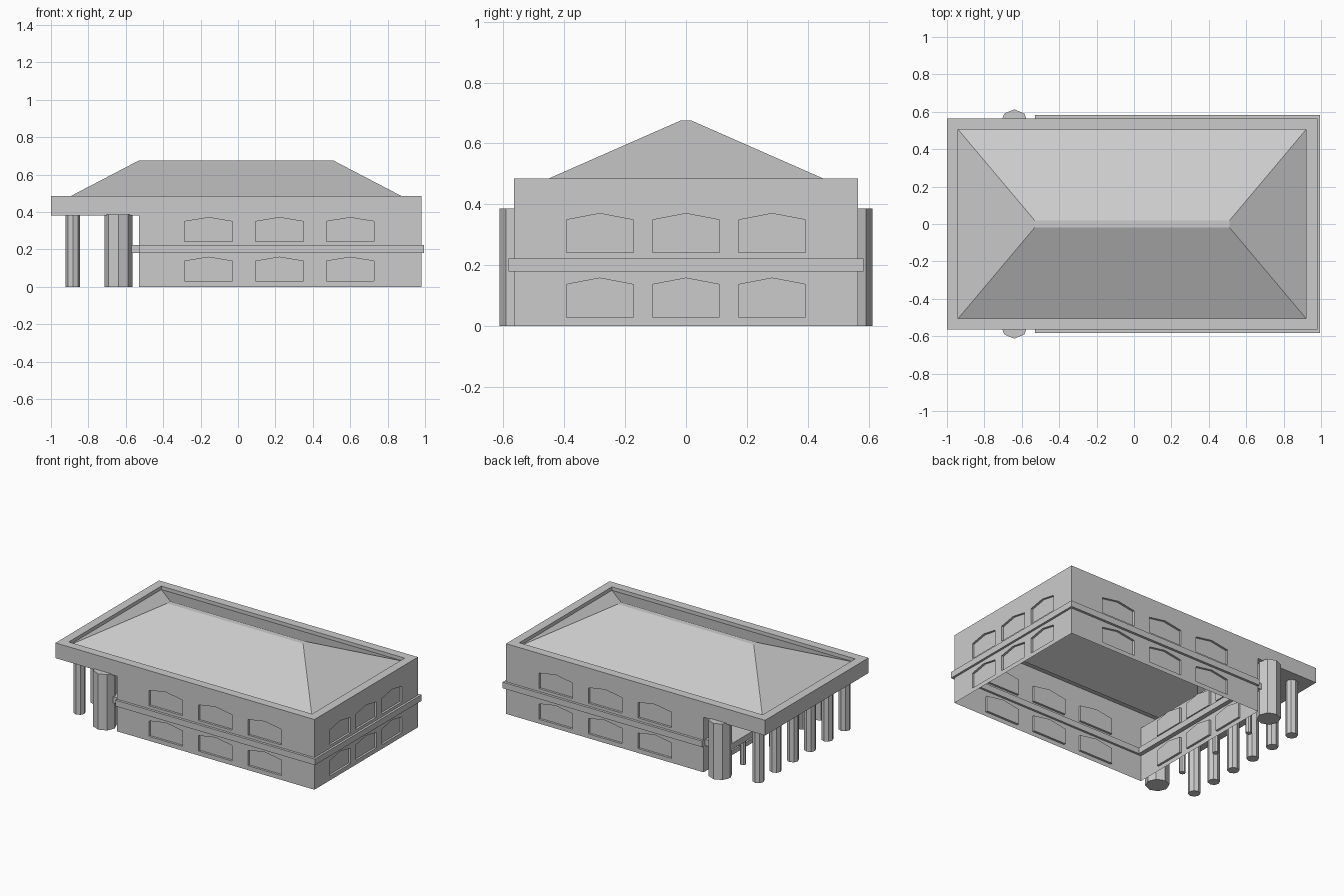
import bpy, bmesh, math
from mathutils import Vector

if "Cube" in bpy.data.objects:
    bpy.data.objects.remove(bpy.data.objects["Cube"])


def make_object(name, bm):
    bmesh.ops.recalc_face_normals(bm, faces=bm.faces)
    me = bpy.data.meshes.new(name)
    bm.to_mesh(me)
    bm.free()
    ob = bpy.data.objects.new(name, me)
    bpy.context.collection.objects.link(ob)
    return ob


def prism(bm, points, offset):
    """Extrude a closed 3D outline along an offset vector."""
    face = bm.faces.new([bm.verts.new(p) for p in points])
    ext = bmesh.ops.extrude_face_region(bm, geom=[face], use_keep_orig=True)
    verts = [g for g in ext["geom"] if isinstance(g, bmesh.types.BMVert)]
    bmesh.ops.translate(bm, verts=verts, vec=Vector(offset))


def box(name, x0, x1, y0, y1, z0, z1):
    bm = bmesh.new()
    prism(bm, [(x0, y0, z0), (x1, y0, z0), (x1, y1, z0), (x0, y1, z0)], (0, 0, z1 - z0))
    return make_object(name, bm)


def column(name, x, y, radius, height):
    bm = bmesh.new()
    ring = [(x + radius * math.cos(i * math.pi / 4), y + radius * math.sin(i * math.pi / 4), 0)
            for i in range(8)]
    prism(bm, ring, (0, 0, height))
    return make_object(name, bm)


W, X0, X1, TOP = 0.565, -0.53, 0.98, 0.485
DEPTH = 0.015

# Walls with overhanging porch fascia, from one side profile
bm = bmesh.new()
outline = [(-1, 0.38), (X0, 0.38), (X0, 0), (X1, 0), (X1, TOP), (-1, TOP)]
prism(bm, [(x, -W, z) for x, z in outline], (0, 2 * W, 0))
walls = make_object("walls", bm)

# Pointed window recesses on all four sides, two storeys
bm = bmesh.new()
for sill, side_h, peak_h in ((0.03, 0.107, 0.128), (0.242, 0.107, 0.128)):
    def shape(c, w):
        return [(c - w, sill), (c + w, sill), (c + w, sill + side_h),
                (c, sill + peak_h), (c - w, sill + side_h)]
    for s in (-1, 1):
        for c in (-0.157, 0.222, 0.6):
            prism(bm, [(u, s * (W - DEPTH), z) for u, z in shape(c, 0.128)], (0, s * 0.05, 0))
    for x, d in ((X0 + DEPTH, -0.05), (X1 - DEPTH, 0.05)):
        for c in (-0.283, 0, 0.283):
            prism(bm, [(x, u, z) for u, z in shape(c, 0.11)], (d, 0, 0))
cutter = make_object("window_cutter", bm)
cutter.hide_render = True
mod = walls.modifiers.new("windows", "BOOLEAN")
mod.operation, mod.object, mod.solver = "DIFFERENCE", cutter, "EXACT"
dg = bpy.context.evaluated_depsgraph_get()
cut_mesh = bpy.data.meshes.new_from_object(walls.evaluated_get(dg))
walls.modifiers.clear()
walls.data = cut_mesh
bpy.data.objects.remove(cutter)

# Open the shell at the bottom and under the roof
bm = bmesh.new()
bm.from_mesh(walls.data)
caps = [f for f in bm.faces if all(v.co.z < 1e-4 for v in f.verts)
        or all(v.co.z > TOP - 1e-4 for v in f.verts)]
bmesh.ops.delete(bm, geom=caps, context="FACES")
bm.to_mesh(walls.data)
bm.free()

# Roof: flat rim, small inner step and hipped roof, as stacked rectangles
bm = bmesh.new()
levels = [(-1, X1, W, TOP), (-0.94, 0.92, 0.505, TOP),
          (-0.94, 0.92, 0.505, 0.461), (-0.53, 0.51, 0.018, 0.675)]
rings = [[bm.verts.new(p) for p in ((a, -y, z), (b, -y, z), (b, y, z), (a, y, z))]
         for a, b, y, z in levels]
for lo, hi in zip(rings, rings[1:]):
    for i in range(4):
        j = (i + 1) % 4
        bm.faces.new((lo[i], lo[j], hi[j], hi[i]))
bm.faces.new(rings[-1])
make_object("hipped_roof", bm)

# Belt course around the walls and balcony over the porch
for s, n in ((-1, "front"), (1, "back")):
    y0, y1 = sorted((s * 0.55, s * 0.582))
    box(n + "_belt", X0, 0.995, y0, y1, 0.18, 0.222)
box("right_belt", 0.965, 0.995, -0.55, 0.55, 0.18, 0.222)
box("balcony", -0.705, -0.5, -0.55, 0.55, 0.18, 0.222)

# Columns: two large corner ones, a row along the porch, thin balcony posts
for s in (-1, 1):
    column("corner_column", -0.64, s * 0.538, 0.075, 0.386)
for i in range(6):
    column("porch_column", -0.883, -0.47 + i * 0.188, 0.038, 0.38)
for y in (-0.32, 0, 0.32):
    column("balcony_post", -0.66, y, 0.02, 0.18)
